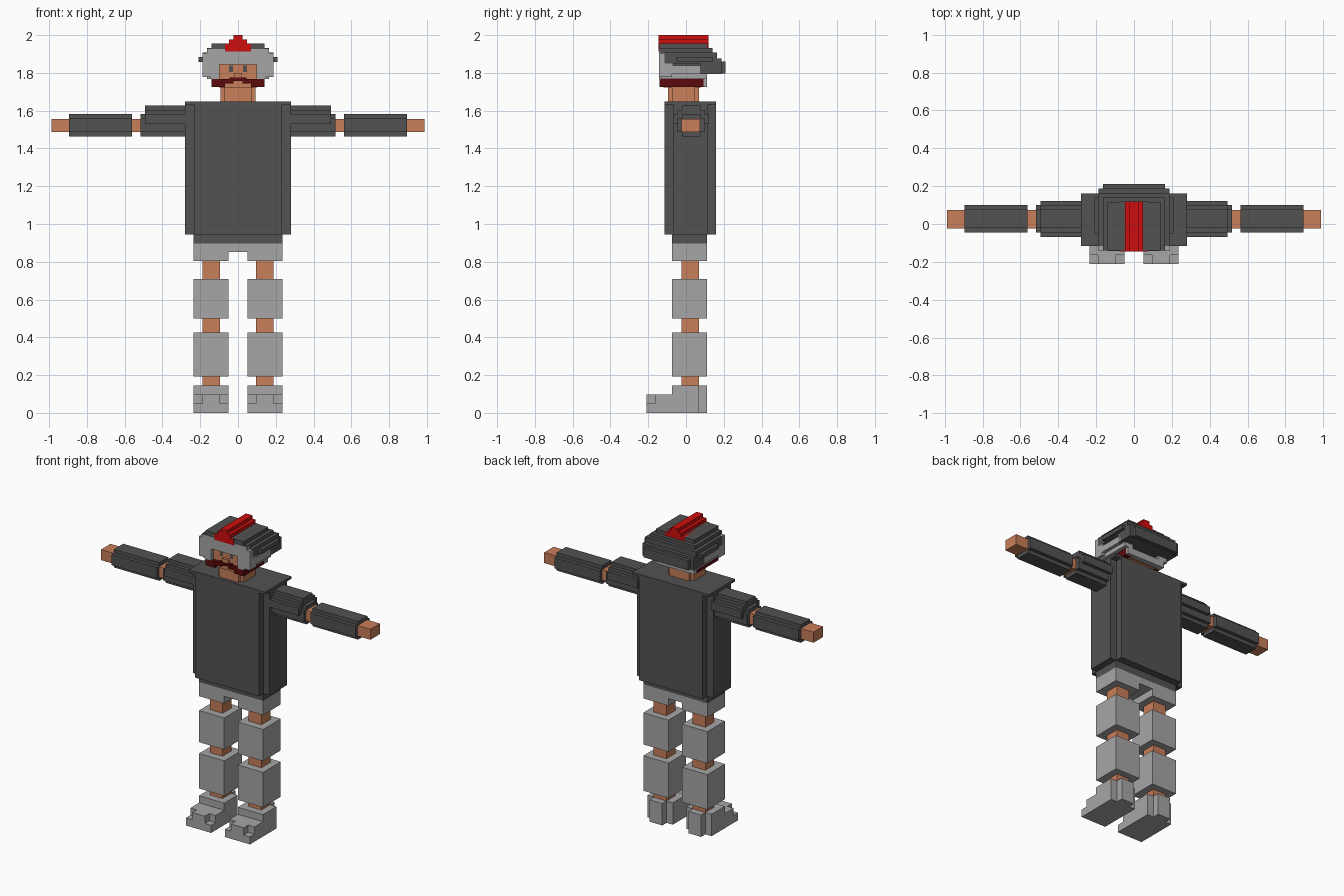
import bpy, bmesh


def material(name, rgb):
    m = bpy.data.materials.new(name)
    m.diffuse_color = (*rgb, 1)
    return m


DARK = material("dark_grey", (0.085, 0.085, 0.085))
LIGHT = material("light_grey", (0.38, 0.38, 0.38))
SKIN = material("skin", (0.58, 0.21, 0.10))
RED = material("bright_red", (0.62, 0.004, 0.004))
MAROON = material("dark_red", (0.105, 0.003, 0.004))


def finish(name, bm, mat):
    bmesh.ops.recalc_face_normals(bm, faces=bm.faces)
    me = bpy.data.meshes.new(name)
    bm.to_mesh(me)
    bm.free()
    me.materials.append(mat)
    ob = bpy.data.objects.new(name, me)
    bpy.context.collection.objects.link(ob)
    return ob


def boxes(name, mat, items, mirror=False):
    """Boxes given as (x0, x1, y0, y1, z0, z1), optionally repeated at -x."""
    bm = bmesh.new()
    for x0, x1, y0, y1, z0, z1 in items:
        spans = [(x0, x1)] + ([(-x1, -x0)] if mirror else [])
        for a, b in spans:
            vs = bmesh.ops.create_cube(bm, size=1)["verts"]
            for v in vs:
                v.co = ((a + b) / 2 + v.co.x * (b - a),
                        (y0 + y1) / 2 + v.co.y * (y1 - y0),
                        (z0 + z1) / 2 + v.co.z * (z1 - z0))
    return finish(name, bm, mat)


def notched(u0, u1, v0, v1, n):
    """Outline of a rectangle with square notches in its corners."""
    return [(u0 + n, v0), (u1 - n, v0), (u1 - n, v0 + n), (u1, v0 + n),
            (u1, v1 - n), (u1 - n, v1 - n), (u1 - n, v1), (u0 + n, v1),
            (u0 + n, v1 - n), (u0, v1 - n), (u0, v0 + n), (u0 + n, v0 + n)]


def prism(name, mat, outline, a, b, axis="z", mirror=False):
    """Extrude an outline along x (outline in y, z) or z (outline in x, y)."""
    bm = bmesh.new()
    for s in ([1, -1] if mirror else [1]):
        def place(p, t):
            co = (p[0], p[1], t) if axis == "z" else (t, p[0], p[1])
            return bm.verts.new((co[0] * s, co[1], co[2]))
        low = [place(p, a) for p in outline]
        top = [place(p, b) for p in outline]
        bm.faces.new(low)
        bm.faces.new(top)
        for i in range(len(outline)):
            j = (i + 1) % len(outline)
            bm.faces.new((low[i], low[j], top[j], top[i]))
    return finish(name, bm, mat)


# Torso with notched vertical corners, shoulder plate and waistband
prism("shirt_body", DARK, notched(-0.28, 0.28, -0.115, 0.16, 0.046), 0.945, 1.635)
boxes("shoulder_plate", DARK, [(-0.28, 0.28, -0.115, 0.16, 1.632, 1.648)])
boxes("waistband", DARK, [(-0.235, 0.235, -0.073, 0.112, 0.897, 0.95)])

# Shorts
boxes("shorts", LIGHT, [(-0.235, 0.235, -0.073, 0.112, 0.853, 0.899)])
boxes("short_legs", LIGHT, [(0.05, 0.235, -0.073, 0.112, 0.805, 0.855)], True)

# Legs and padding
boxes("legs", SKIN, [(0.096, 0.189, -0.025, 0.068, 0.12, 0.82)], True)
boxes("thigh_pads", LIGHT, [(0.05, 0.235, -0.073, 0.112, 0.5, 0.71)], True)
boxes("shin_pads", LIGHT, [(0.05, 0.235, -0.073, 0.112, 0.193, 0.425)], True)

# Shoes: heel with cut back corners, toe with cut front corners
heel = [(0.05, -0.073), (0.235, -0.073), (0.235, 0.067), (0.189, 0.067),
        (0.189, 0.112), (0.096, 0.112), (0.096, 0.067), (0.05, 0.067)]
prism("shoe_heels", LIGHT, heel, 0, 0.145, mirror=True)
boxes("shoe_toes", LIGHT, [
    (0.05, 0.235, -0.21, -0.07, 0, 0.05),
    (0.05, 0.235, -0.163, -0.07, 0.05, 0.098),
    (0.096, 0.189, -0.21, -0.163, 0.05, 0.098)], True)

# Arms and sleeves
boxes("arms", SKIN, [(0.27, 0.988, -0.024, 0.075, 1.487, 1.557)], True)
sleeve = notched(-0.045, 0.1, 1.462, 1.582, 0.024)
prism("forearm_sleeves", DARK, sleeve, 0.562, 0.895, "x", True)
prism("upper_sleeves", DARK, sleeve, 0.27, 0.517, "x", True)
boxes("shoulder_caps", DARK, [
    (0.27, 0.493, -0.068, 0.122, 1.53, 1.581),
    (0.27, 0.493, -0.045, 0.1, 1.58, 1.604),
    (0.27, 0.493, -0.022, 0.076, 1.602, 1.627)], True)

# Neck and head
prism("neck", SKIN, notched(-0.093, 0.093, -0.095, 0.07, 0.022), 1.64, 1.73)
boxes("head", SKIN, [(-0.1, 0.1, -0.118, 0.08, 1.722, 1.88)])
boxes("nose", SKIN, [(-0.022, 0.022, -0.135, -0.11, 1.765, 1.8)])
boxes("eyes", DARK, [(0.026, 0.047, -0.122, -0.117, 1.806, 1.838)], True)

# Beard along the jaw and moustache
boxes("beard", MAROON, [(0.095, 0.14, -0.14, 0.092, 1.725, 1.768)], True)
boxes("moustache", MAROON, [
    (0.025, 0.1, -0.14, -0.11, 1.745, 1.768),
    (0.0, 0.045, -0.14, -0.11, 1.757, 1.775),
    (0.07, 0.1, -0.14, -0.11, 1.725, 1.745)], True)
boxes("nape_strap", LIGHT, [(-0.14, 0.14, 0.075, 0.112, 1.725, 1.77)])

# Helmet shell, stacked in steps
boxes("helmet_shell", DARK, [
    (-0.14, 0.14, -0.14, 0.115, 1.929, 1.955),
    (-0.163, 0.163, -0.138, 0.14, 1.905, 1.931),
    (-0.187, 0.187, -0.115, 0.163, 1.85, 1.908),
    (-0.187, 0.187, 0.075, 0.187, 1.795, 1.876),
    (-0.163, 0.163, 0.15, 0.21, 1.797, 1.86),
    (-0.208, 0.208, -0.05, 0.14, 1.858, 1.883)])
boxes("helmet_sides", LIGHT, [
    (0.1, 0.165, -0.13, 0.112, 1.767, 1.8),
    (0.1, 0.187, -0.135, 0.1, 1.795, 1.838)], True)
boxes("helmet_side_bands", DARK, [(0.1, 0.178, -0.09, 0.1, 1.836, 1.852)], True)

# Pale front frame around the face
boxes("helmet_brow", LIGHT, [
    (-0.163, 0.163, -0.142, -0.11, 1.9, 1.926),
    (-0.187, 0.187, -0.142, -0.1, 1.845, 1.905)])
boxes("helmet_cheeks", LIGHT, [
    (0.097, 0.187, -0.142, -0.07, 1.8, 1.85),
    (0.097, 0.145, -0.142, -0.07, 1.767, 1.802),
    (0.145, 0.187, -0.142, -0.075, 1.777, 1.802)], True)

# Red crest running front to back
boxes("crest", RED, [
    (-0.07, 0.07, -0.146, 0.118, 1.914, 1.955),
    (-0.047, 0.047, -0.146, 0.118, 1.953, 1.978),
    (-0.024, 0.024, -0.146, 0.118, 1.976, 2.0)])
